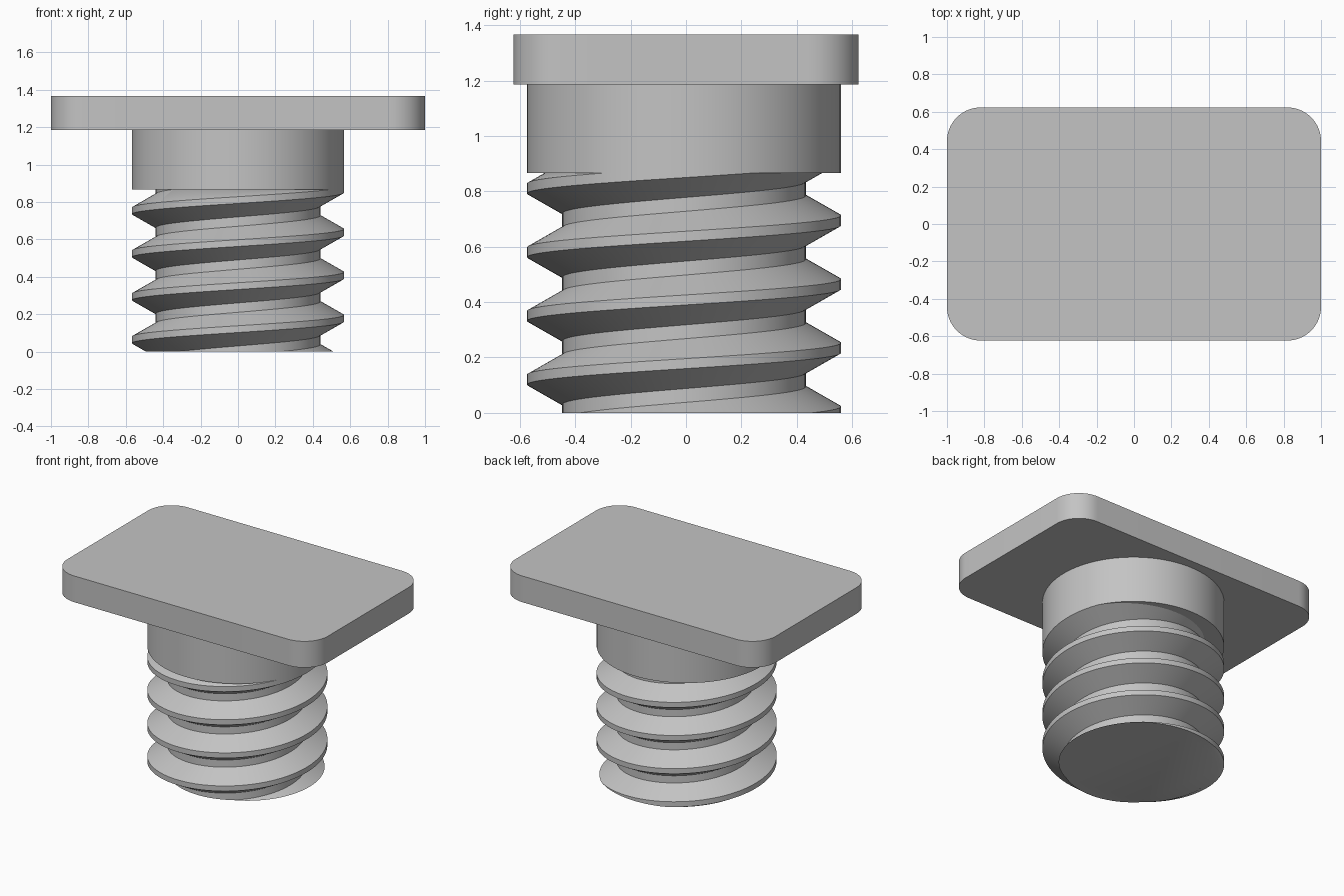
import bpy, bmesh
from math import sin, cos, pi

cube = bpy.data.objects.get("Cube")
if cube:
    bpy.data.objects.remove(cube, do_unlink=True)

GREY = (0.55, 0.55, 0.55, 1)
mat = bpy.data.materials.new("plain grey")
mat.use_nodes = True
mat.diffuse_color = GREY
mat.node_tree.nodes["Principled BSDF"].inputs["Base Color"].default_value = GREY

SEGS = 96
AXIS_Y = -0.007
CREST_R, ROOT_R = 0.567, 0.44
PITCH = 0.23
COLLAR_Z, PLATE_Z, TOP_Z = 0.867, 1.185, 1.367


def finish(bm, name):
    """Turn a bmesh into a grey object with smooth curves and sharp edges."""
    bmesh.ops.recalc_face_normals(bm, faces=bm.faces)
    mesh = bpy.data.meshes.new(name)
    bm.to_mesh(mesh)
    bm.free()
    mesh.materials.append(mat)
    obj = bpy.data.objects.new(name, mesh)
    bpy.context.collection.objects.link(obj)
    bpy.ops.object.select_all(action='DESELECT')
    obj.select_set(True)
    bpy.context.view_layer.objects.active = obj
    bpy.ops.object.shade_smooth_by_angle(angle=pi / 6)
    return obj


def prism(name, outline, z0, z1):
    """Extrude a flat outline from z0 up to z1."""
    bm = bmesh.new()
    base = bm.faces.new([bm.verts.new((x, y, z0)) for x, y in outline])
    top = bmesh.ops.extrude_face_region(bm, geom=[base], use_keep_orig=True)["geom"]
    bmesh.ops.translate(bm, vec=(0, 0, z1 - z0),
                        verts=[v for v in top if isinstance(v, bmesh.types.BMVert)])
    return finish(bm, name)


# Head plate: rectangle with rounded corners
HALF_X, HALF_Y, CORNER, STEPS = 1.0, 0.623, 0.18, 16
outline = []
for k, (sx, sy) in enumerate([(1, 1), (-1, 1), (-1, -1), (1, -1)]):
    for i in range(STEPS + 1):
        a = (k + i / STEPS) * pi / 2
        outline.append((sx * (HALF_X - CORNER) + CORNER * cos(a),
                        sy * (HALF_Y - CORNER) + CORNER * sin(a)))
prism("head_plate", outline, PLATE_Z, TOP_Z)

# Collar: plain cylinder under the plate
circle = [(CREST_R * cos(2 * pi * i / SEGS), AXIS_Y + CREST_R * sin(2 * pi * i / SEGS))
          for i in range(SEGS)]
prism("collar", circle, COLLAR_Z, PLATE_Z)

# Threaded shaft: trapezoid profile swept along a right-handed helix
FLANK, CREST = 0.072, 0.036
profile = [(ROOT_R, -CREST / 2 - FLANK), (CREST_R, -CREST / 2),
           (CREST_R, CREST / 2), (ROOT_R, CREST / 2 + FLANK)]
FRONT_CREST_Z = 0.12
rows = [(r, z + PITCH * turn) for turn in range(-2, 6) for r, z in profile]
bm = bmesh.new()
grid = []
for r, z in rows:
    line = []
    for i in range(SEGS + 1):
        a = 2 * pi * i / SEGS
        height = FRONT_CREST_Z + z + PITCH * (i / SEGS - 0.75)
        line.append(bm.verts.new((r * cos(a), AXIS_Y + r * sin(a), height)))
    grid.append(line)
for low, high in zip(grid, grid[1:]):
    for i in range(SEGS):
        bm.faces.new((low[i], low[i + 1], high[i + 1], high[i]))
bmesh.ops.remove_doubles(bm, verts=bm.verts, dist=0.0001)

# Trim the thread flat at both ends and close them
for z, up in ((0, -1), (COLLAR_Z, 1)):
    cut = bmesh.ops.bisect_plane(bm, geom=bm.verts[:] + bm.edges[:] + bm.faces[:],
                                 plane_co=(0, 0, z), plane_no=(0, 0, up), clear_outer=True)
    edges = [e for e in cut["geom_cut"] if isinstance(e, bmesh.types.BMEdge)]
    bmesh.ops.triangle_fill(bm, edges=edges, use_beauty=True, normal=(0, 0, up))
finish(bm, "threaded_shaft")
